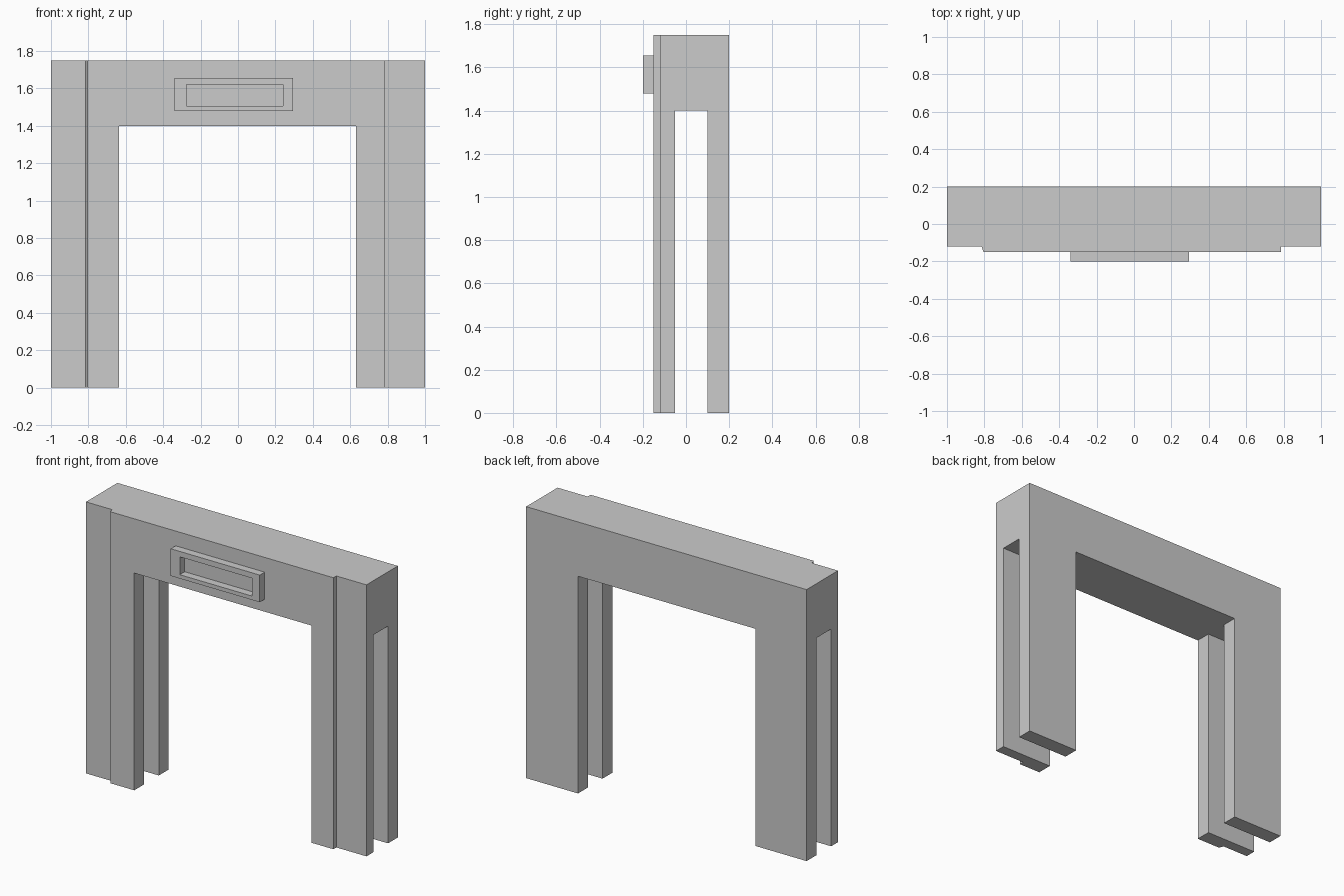
import bpy, bmesh

if "Cube" in bpy.data.objects:
    bpy.data.objects.remove(bpy.data.objects["Cube"])


def prism(name, outline, z0, z1):
    """Extrude a plan outline (x, y) from z0 up to z1."""
    bm = bmesh.new()
    face = bm.faces.new([bm.verts.new((x, y, z0)) for x, y in outline])
    top = bmesh.ops.extrude_face_region(bm, geom=[face])
    verts = [g for g in top["geom"] if isinstance(g, bmesh.types.BMVert)]
    bmesh.ops.translate(bm, verts=verts, vec=(0, 0, z1 - z0))
    bmesh.ops.recalc_face_normals(bm, faces=bm.faces)
    mesh = bpy.data.meshes.new(name)
    bm.to_mesh(mesh)
    bm.free()
    obj = bpy.data.objects.new(name, mesh)
    bpy.context.collection.objects.link(obj)
    return obj


def box(name, x0, x1, y0, y1, z0, z1):
    return prism(name, [(x0, y0), (x1, y0), (x1, y1), (x0, y1)], z0, z1)


def cut(target, cutter):
    """Subtract the cutter, bake the result and remove the cutter."""
    cutter.hide_render = True
    mod = target.modifiers.new("cut", "BOOLEAN")
    mod.operation = "DIFFERENCE"
    mod.solver = "EXACT"
    mod.object = cutter
    bpy.context.view_layer.objects.active = target
    bpy.ops.object.modifier_apply(modifier=mod.name)
    bpy.data.objects.remove(cutter)


# Gate body: plan outline with the raised centre of the front
gate = prism("gate_body", [
    (-1, 0.2), (-1, -0.12), (-0.815, -0.12), (-0.805, -0.15),
    (0.785, -0.15), (0.785, -0.12), (1, -0.12), (1, 0.2)], 0, 1.75)

# Doorway from front to back, then the slot that splits each leg in two
cut(gate, box("doorway_cutter", -0.635, 0.63, -0.5, 0.5, -0.2, 1.4))
cut(gate, box("slot_cutter", -1.5, 1.5, -0.05, 0.1, -0.2, 1.4))

# Raised sign frame on the lintel, open to the lintel face
frame = box("sign_frame", -0.34, 0.295, -0.2, -0.15, 1.48, 1.655)
cut(frame, box("frame_cutter", -0.275, 0.24, -0.3, -0.1, 1.505, 1.62))
